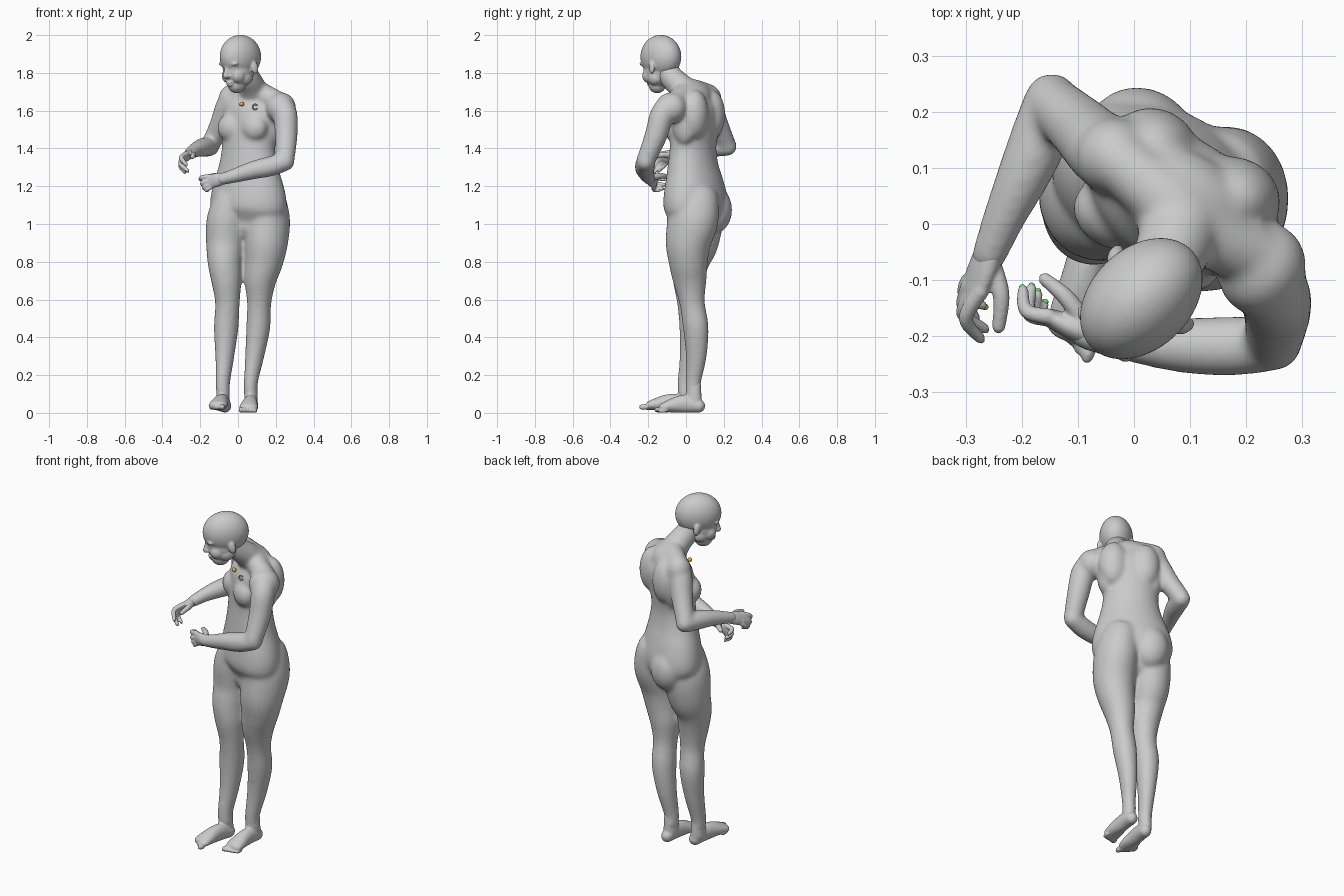
import bpy, bmesh, math
from mathutils import Vector, Matrix

Z = Vector((0, 0, 1))


def left_of(deg):
    """Sideways direction of a part turned by deg."""
    t = math.radians(deg)
    return Vector((math.cos(t), -math.sin(t), 0))


def blob(bm, c, r, deg=0, sub=4, pitch=0):
    """Ellipsoid; r = (sideways, depth, height)."""
    m = (Matrix.Translation(c) @ Matrix.Rotation(math.radians(-deg), 4, 'Z')
         @ Matrix.Rotation(math.radians(pitch), 4, 'X') @ Matrix.Diagonal((*r, 1)))
    bmesh.ops.create_icosphere(bm, subdivisions=sub, radius=1, matrix=m)


def spline(p, sub):
    p = [p[0]] + p + [p[-1]]
    out = []
    for i in range(1, len(p) - 2):
        for k in range(sub):
            t = k / sub
            out.append([0.5 * (2 * b + (c - a) * t + (2 * a - 5 * b + 4 * c - d) * t * t
                               + (3 * b - a - 3 * c + d) * t ** 3)
                        for a, b, c, d in zip(*p[i - 1:i + 3])])
    return out + [list(p[-1])]


def loft(bm, rings, side=Z, n=24, sub=5, grow=0):
    """Round-ended tube through rings (x, y, z, half width[, half depth]).
    grow makes up for the shrinkage of later smoothing."""
    s = spline([list(r) if len(r) == 5 else [*r, r[3]] for r in rings], sub)
    rows = []
    for i, q in enumerate(s):
        a, b = s[max(i - 1, 0)], s[min(i + 1, len(s) - 1)]
        t = (Vector(b[:3]) - Vector(a[:3])).normalized()
        rows.append((Vector(q[:3]), t, q[3] + grow / q[3], q[4] + grow / q[4]))

    def dome(row, sgn):
        c, t, a, b = row
        return [(c + t * sgn * min(a, b) * math.sin(u), t, a * math.cos(u), b * math.cos(u))
                for u in (0.4, 0.8, 1.15, 1.45)]
    rows = dome(rows[0], -1)[::-1] + rows + dome(rows[-1], 1)
    loops = []
    for c, t, a, b in rows:
        u = (side - t * side.dot(t)).normalized()
        v = t.cross(u)
        loops.append([bm.verts.new(c + u * a * math.cos(w) + v * b * math.sin(w))
                      for w in (2 * math.pi * k / n for k in range(n))])
    for p, q in zip(loops, loops[1:]):
        for k in range(n):
            bm.faces.new((p[k], p[(k + 1) % n], q[(k + 1) % n], q[k]))
    bm.faces.new(loops[0][::-1])
    bm.faces.new(loops[-1])


def finish(bm, name, voxel=0, smooth=0, color=None):
    bmesh.ops.recalc_face_normals(bm, faces=bm.faces)
    for f in bm.faces:
        f.smooth = True
    me = bpy.data.meshes.new(name)
    bm.to_mesh(me)
    bm.free()
    ob = bpy.data.objects.new(name, me)
    bpy.context.collection.objects.link(ob)
    if voxel:
        m = ob.modifiers.new("fuse", 'REMESH')
        m.mode, m.voxel_size, m.use_smooth_shade = 'VOXEL', voxel, True
        m = ob.modifiers.new("soften", 'SMOOTH')
        m.factor, m.iterations = 0.5, smooth
    if color:
        mat = bpy.data.materials.new(name)
        mat.diffuse_color = color
        me.materials.append(mat)


# Torso
body = bmesh.new()
G = 1.8e-4
L = left_of(31)
F = Vector((L.y, -L.x, 0))
C = Vector((.055, .045, 0))
loft(body, [(.045, .045, 1.0, .16, .1), (.052, .05, 1.06, .21, .14), (.055, .05, 1.12, .218, .15),
            (.055, .045, 1.2, .203, .14), (.055, .038, 1.3, .17, .122), (.055, .037, 1.4, .15, .112),
            (.06, .042, 1.5, .157, .115), (.08, .04, 1.6, .165, .115), (.09, .038, 1.66, .14, .09)], L, 40)
for s in (-1, 1):
    # Chest, shoulder blades and flanks, buttocks
    blob(body, Vector((.06, .04, 1.51)) + L * .072 * s + F * .072, (.075, .058, .075), 31)
    blob(body, Vector((.08, .04, 1.58)) + L * .085 * s - F * .06, (.08, .07, .13), 31)
    blob(body, Vector((.07, .04, 1.54)) + L * .13 * s - F * .02, (.045, .07, .12), 31)
    blob(body, C + Z * 1.075 + L * .09 * s - F * .07, (.1, .09, .125), 31)
# Neck and shoulder slopes
loft(body, [(.03, -.105, 1.83, .058), (.05, -.08, 1.78, .061), (.073, -.035, 1.735, .066),
            (.088, .03, 1.67, .08)], L, grow=G)
loft(body, [(-.03, .115, 1.69, .05), (.03, .065, 1.702, .055), (.08, .025, 1.703, .062),
            (.14, -.02, 1.68, .058), (.215, -.055, 1.645, .053)], Z, grow=G)
blob(body, (.228, -.08, 1.615), (.077, .085, .082), 31)
blob(body, (-.035, .12, 1.655), (.07, .07, .085), 31)

# Arms
loft(body, [(.225, -.08, 1.63, .062), (.25, -.125, 1.58, .062), (.255, -.155, 1.48, .058),
            (.252, -.19, 1.39, .051), (.248, -.212, 1.34, .047)], L, grow=G)
loft(body, [(.25, -.212, 1.33, .046), (.17, -.218, 1.305, .05), (.08, -.216, 1.285, .045),
            (-.01, -.206, 1.258, .034), (-.085, -.193, 1.238, .026)], grow=G)
loft(body, [(-.03, .115, 1.66, .06), (-.055, .13, 1.62, .062), (-.09, .165, 1.53, .056),
            (-.13, .202, 1.45, .048), (-.147, .216, 1.415, .046)], L, grow=G)
loft(body, [(-.147, .22, 1.41, .046), (-.17, .15, 1.408, .049), (-.2, .08, 1.402, .043),
            (-.232, .01, 1.388, .033), (-.258, -.055, 1.37, .025)], grow=G)

# Legs
S = left_of(20)
loft(body, [(-.02, .065, 1.12, .1, .13), (-.048, .065, 1.02, .114, .133), (-.062, .055, .9, .105, .117),
            (-.069, .025, .8, .09, .098), (-.061, .015, .7, .078, .083), (-.056, .02, .58, .062, .064),
            (-.063, .033, .45, .062, .066), (-.07, .022, .3, .046, .053), (-.08, -.002, .16, .032, .04),
            (-.078, -.002, .1, .032, .038)], S, grow=G)
loft(body, [(.14, .04, 1.12, .11, .135), (.155, .035, 1.02, .117, .137), (.149, .012, .9, .113, .12),
            (.137, .012, .8, .1, .103), (.118, .02, .7, .082, .088), (.112, .033, .58, .061, .065),
            (.107, .052, .45, .06, .066), (.088, .054, .3, .046, .053), (.068, .038, .16, .031, .038),
            (.068, .042, .1, .031, .038)], S, grow=G)
finish(body, "body", .008, 24)


# Feet: ankle, heel to ball, toes
def foot(name, heel, toe, ankle, lift, swing):
    bm = bmesh.new()
    h, t = Vector((*heel, 0)), Vector((*toe, 0))
    d = t - h
    u = Vector((-d.y, d.x, 0)).normalized()
    out = u * (1 if u.x * heel[0] > 0 else -1)
    prof = [(0, .036, .033, .035), (.25, .048, .036, .047), (.45, .046, .04, .045),
            (.65, .037, .047, .035), (.8, .028, .049, .026)]
    loft(bm, [(*(h + d * k).xy, z + lift * k, a, b) for k, z, a, b in prof], u)
    loft(bm, [(*ankle, .15, .032, .04), (*ankle, .09, .034, .043), (*ankle, .055, .034, .045)], S)
    for i in range(5):
        c = h + d * (.93 - swing * i) - out * (.034 - .018 * i)
        r = .016 - .0014 * i
        blob(bm, (c.x, c.y, r + lift), (r * .85, .026, r), 10, 3)
    finish(bm, name, .005, 6)


foot("left_foot", (.075, .068), (.05, -.163), (.069, .04), 0, .03)
foot("right_foot", (-.068, .012), (-.118, -.235), (-.079, -.002), .015, .055)

# Head: skull, face, jaw, features
head = bmesh.new()
H = 46
hl = left_of(H)
hf = Vector((hl.y, -hl.x, 0))


def on_head(f, s, z):
    return Vector((.013, -.133, z)) + hf * f + hl * s


blob(head, on_head(0, 0, 1.886), (.09, .125, .115), H)
blob(head, on_head(.014, 0, 1.81), (.074, .088, .09), H)
blob(head, on_head(.028, 0, 1.738), (.044, .05, .046), H)
loft(head, [(*on_head(.1, 0, 1.84), .01), (*on_head(.106, 0, 1.805), .012),
            (*on_head(.109, 0, 1.785), .016)], hl, 12)
blob(head, on_head(.08, 0, 1.75), (.026, .016, .008), H)
blob(head, on_head(.076, 0, 1.736), (.023, .016, .008), H)
for s in (-1, 1):
    blob(head, on_head(.096, .014 * s, 1.783), (.01, .011, .009), H, 3)
    blob(head, on_head(.09, .034 * s, 1.848), (.034, .018, .013), H)
    blob(head, on_head(.078, .033 * s, 1.822), (.018, .014, .013), H)
    blob(head, on_head(.05, .038 * s, 1.785), (.034, .04, .04), H)
    blob(head, on_head(.005, .043 * s, 1.775), (.032, .045, .04), H)
    blob(head, on_head(-.02, .088 * s, 1.828), (.013, .021, .036), H + 18 * s, 3, 12)
finish(head, "head", .005, 9)


# Hands with coloured nails
def hand(name, palm, tilt, fingers, color):
    bm, nails = bmesh.new(), bmesh.new()
    loft(bm, palm, tilt)
    for k, f in enumerate(fingers):
        r = (.0155, .013, .013, .0125, .011)[k]
        loft(bm, [(*f[0], r * 1.15), (*f[1], r), (*f[2], r * .78)], Z, 12, 6)
        d = (Vector(f[2]) - Vector(f[1])).normalized()
        blob(nails, Vector(f[2]) + d * .006, (.006, .006, .006), 0, 2)
    finish(bm, name, .004, 4)
    finish(nails, name + "_nails", color=color)


hand("right_hand",
     [(-.25, -.03, 1.375, .028, .023), (-.268, -.075, 1.362, .036, .022), (-.285, -.115, 1.35, .038, .017)],
     Vector((.5, 0, .85)),
     [((-.256, -.065, 1.362), (-.237, -.125, 1.367), (-.241, -.183, 1.355)),
      ((-.273, -.12, 1.372), (-.3, -.168, 1.35), (-.275, -.203, 1.315)),
      ((-.285, -.12, 1.355), (-.304, -.16, 1.32), (-.268, -.186, 1.283)),
      ((-.295, -.11, 1.34), (-.304, -.145, 1.305), (-.284, -.165, 1.276)),
      ((-.297, -.1, 1.325), (-.303, -.125, 1.3), (-.27, -.145, 1.28))],
     (.8, .4, .08, 1))
hand("left_hand",
     [(-.065, -.197, 1.242, .028, .024), (-.105, -.186, 1.235, .036, .023), (-.148, -.168, 1.224, .037, .017)],
     Z,
     [((-.09, -.172, 1.248), (-.122, -.13, 1.255), (-.158, -.099, 1.25)),
      ((-.152, -.165, 1.25), (-.192, -.155, 1.245), (-.198, -.119, 1.235)),
      ((-.152, -.168, 1.23), (-.187, -.16, 1.215), (-.183, -.116, 1.208)),
      ((-.148, -.17, 1.21), (-.178, -.162, 1.193), (-.172, -.126, 1.186)),
      ((-.14, -.172, 1.198), (-.166, -.168, 1.18), (-.16, -.145, 1.178))],
     (.15, .75, .15, 1))

# Small chest studs
stud = bmesh.new()
blob(stud, (.02, -.065, 1.635), (.014, .012, .012), 31, 2)
finish(stud, "chest_stud", color=(.8, .4, .08, 1))
hook = bmesh.new()
loft(hook, [(.09 + .013 * math.cos(w), -.1, 1.62 + .013 * math.sin(w), .004)
            for w in (.8, 1.6, 2.4, 3.2, 4, 4.8, 5.5)], Vector((0, 1, 0)), 8, 3)
finish(hook, "chest_hook", color=(.55, .8, .55, 1))
